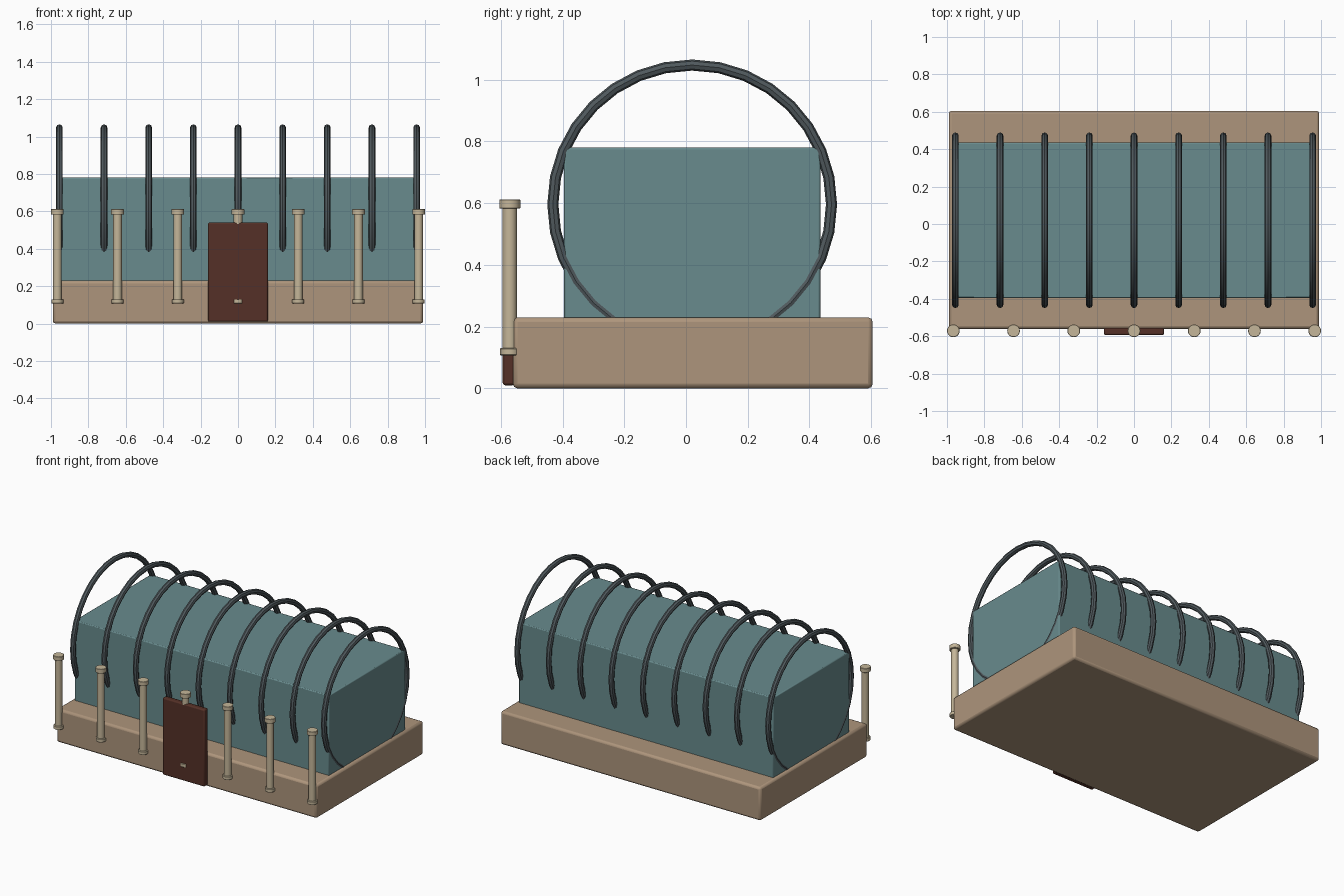
import bpy, math

if "Cube" in bpy.data.objects:
    bpy.data.objects.remove(bpy.data.objects["Cube"])


def material(name, rgb):
    m = bpy.data.materials.new(name)
    m.diffuse_color = (*rgb, 1)
    m.use_nodes = True
    m.node_tree.nodes["Principled BSDF"].inputs["Base Color"].default_value = m.diffuse_color
    return m


STONE = material("tan_stone", (0.42, 0.30, 0.20))
TEAL = material("teal_glass", (0.14, 0.26, 0.27))
STEEL = material("dark_steel", (0.08, 0.10, 0.11))
WOOD = material("dark_wood", (0.09, 0.03, 0.02))
CREAM = material("cream_post", (0.56, 0.47, 0.32))


def finish(name, mat, bevel=0, segments=2):
    ob = bpy.context.object
    ob.name = name
    ob.data.materials.append(mat)
    if bevel:
        b = ob.modifiers.new("bevel", "BEVEL")
        b.width, b.segments = bevel, segments
    bpy.ops.object.shade_smooth_by_angle(angle=math.radians(30))
    return ob


def box(name, lo, hi, mat, bevel):
    mid = [(a + b) / 2 for a, b in zip(lo, hi)]
    bpy.ops.mesh.primitive_cube_add(size=1, location=mid)
    bpy.context.object.scale = [b - a for a, b in zip(lo, hi)]
    bpy.ops.object.transform_apply(location=False, rotation=False, scale=True)
    return finish(name, mat, bevel)


def cylinder(name, x, y, z0, z1, r, mat, bevel=0):
    bpy.ops.mesh.primitive_cylinder_add(vertices=20, radius=r, depth=z1 - z0,
                                        location=(x, y, (z0 + z1) / 2))
    ob = finish(name, mat, bevel, 1)
    if bevel:
        ob.modifiers["bevel"].limit_method = "ANGLE"


# Plinth, hall and door
box("plinth", (-0.99, -0.561, 0), (0.99, 0.605, 0.23), STONE, 0.015)
box("hall", (-0.969, -0.395, 0.22), (0.969, 0.435, 0.78), TEAL, 0.006)
box("door", (-0.16, -0.594, 0.01), (0.16, -0.555, 0.54), WOOD, 0.008)

# Ribs: full rings that pass through the hall and plinth
for i in range(9):
    bpy.ops.mesh.primitive_torus_add(
        major_radius=0.4515, minor_radius=0.018, major_segments=32, minor_segments=8,
        location=(-0.955 + i * 1.91 / 8, 0.02, 0.596), rotation=(0, math.pi / 2, 0))
    finish(f"rib_{i + 1}", STEEL)

# Row of front posts with base and cap
for i in range(7):
    x, y = -0.966 + i * 0.322, -0.571
    cylinder(f"post_shaft_{i + 1}", x, y, 0.12, 0.595, 0.023, CREAM)
    cylinder(f"post_base_{i + 1}", x, y, 0.107, 0.13, 0.032, CREAM, 0.002)
    cylinder(f"post_cap_{i + 1}", x, y, 0.582, 0.612, 0.034, CREAM, 0.002)
